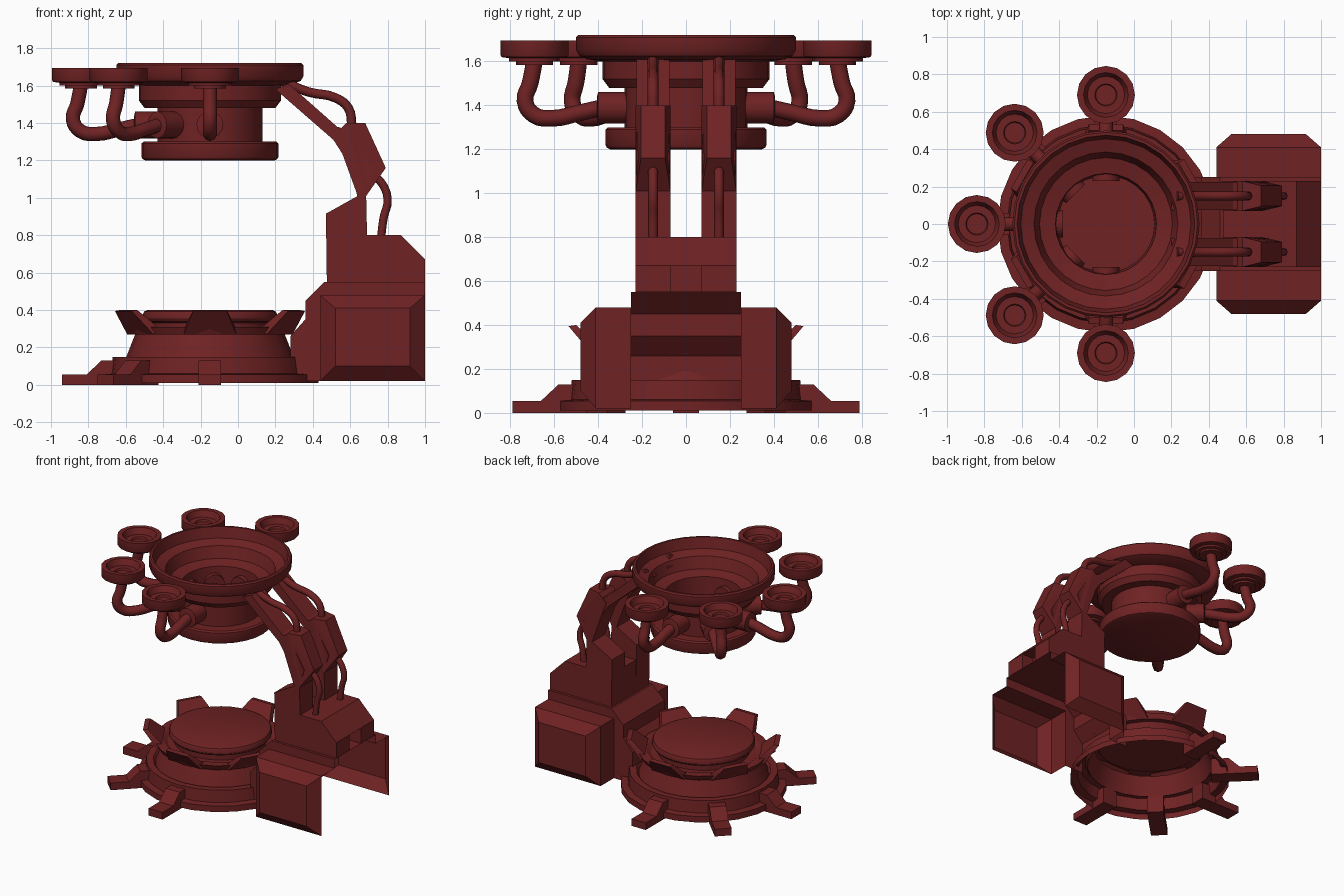
import bpy, bmesh, math
from mathutils import Matrix, Vector

if "Cube" in bpy.data.objects:
    bpy.data.objects.remove(bpy.data.objects["Cube"])

RED = (0.16, 0.016, 0.017, 1)
mat = bpy.data.materials.new("dark red")
mat.use_nodes = True
mat.diffuse_color = RED
mat.node_tree.nodes["Principled BSDF"].inputs["Base Color"].default_value = RED

CX = -0.15  # axis of the round parts
AXIS = Matrix.Translation((CX, 0, 0))


def finish(name, bm, matrix=None, smooth=0, mirror=False):
    bmesh.ops.recalc_face_normals(bm, faces=bm.faces)
    mesh = bpy.data.meshes.new(name)
    bm.to_mesh(mesh)
    bm.free()
    mesh.materials.append(mat)
    if smooth:
        for p in mesh.polygons:
            p.use_smooth = True
        mesh.set_sharp_from_angle(angle=math.radians(smooth))
    ob = bpy.data.objects.new(name, mesh)
    bpy.context.scene.collection.objects.link(ob)
    if matrix:
        mesh.transform(matrix)
    if mirror:
        m = ob.modifiers.new("mirror", 'MIRROR')
        m.use_axis = (False, True, False)


def revolve(name, profile, segments=24, matrix=AXIS, smooth=32):
    """Turn an (r, z) profile round the z axis."""
    bm = bmesh.new()
    verts = [bm.verts.new((r, 0, z)) for r, z in profile]
    edges = [bm.edges.new(e) for e in zip(verts, verts[1:])]
    bmesh.ops.spin(bm, geom=verts + edges, cent=(0, 0, 0), axis=(0, 0, 1),
                   angle=math.tau, steps=segments, use_duplicate=False)
    bmesh.ops.remove_doubles(bm, verts=bm.verts, dist=0.0005)
    finish(name, bm, matrix, smooth)


def slab(name, outline, y0, y1, matrix=None, mirror=False):
    """Extrude an (x, z) outline from y0 to y1."""
    bm = bmesh.new()
    face = bm.faces.new([bm.verts.new((x, y0, z)) for x, z in outline])
    new = bmesh.ops.extrude_face_region(bm, geom=[face])["geom"]
    moved = [v for v in new if isinstance(v, bmesh.types.BMVert)]
    bmesh.ops.translate(bm, verts=moved, vec=(0, y1 - y0, 0))
    finish(name, bm, matrix, mirror=mirror)


def hull(name, points, matrix=None, mirror=False):
    """Convex solid round the points."""
    bm = bmesh.new()
    for p in points:
        bm.verts.new(p)
    bmesh.ops.convex_hull(bm, input=bm.verts)
    bmesh.ops.dissolve_limit(bm, angle_limit=0.02, verts=bm.verts, edges=bm.edges)
    finish(name, bm, matrix, mirror=mirror)


def tube(name, points, radius, matrix=Matrix()):
    """Smooth round tube through the points."""
    cu = bpy.data.curves.new(name, 'CURVE')
    cu.dimensions = '3D'
    cu.bevel_depth = radius
    cu.bevel_resolution = 2
    cu.resolution_u = 4
    cu.use_fill_caps = True
    sp = cu.splines.new('BEZIER')
    sp.bezier_points.add(len(points) - 1)
    for bp, p in zip(sp.bezier_points, points):
        bp.co = matrix @ Vector(p)
        bp.handle_left_type = bp.handle_right_type = 'AUTO'
    cu.materials.append(mat)
    ob = bpy.data.objects.new(name, cu)
    bpy.context.scene.collection.objects.link(ob)


def around(degrees):
    return AXIS @ Matrix.Rotation(math.radians(degrees), 4, 'Z')


# Base: stepped shell, open below, with a raised platform
revolve("base_ring", [(0.58, 0.01), (0.58, 0.055), (0.53, 0.06), (0.52, 0.15), (0.47, 0.15),
                      (0.455, 0.13), (0.40, 0.27), (0.44, 0.27), (0.46, 0.31), (0.40, 0.31),
                      (0.37, 0.29), (0.30, 0.29)])
revolve("platform", [(0, 0.29), (0.32, 0.29), (0.32, 0.33), (0.35, 0.34), (0.36, 0.355),
                     (0.36, 0.375), (0.352, 0.392), (0.335, 0.40), (0, 0.40)], 32)

# Six flared teeth round the base
tooth = [(0.43, 0.27, 0.14), (0.39, 0.30, 0.14), (0.50, 0.40, 0.09), (0.535, 0.395, 0.09)]
for a in range(30, 360, 60):
    hull("base_tooth", [(r, s * w, z) for r, z, w in tooth for s in (-1, 1)], around(a))

# Bowl head
revolve("bowl", [(0, 1.20), (0.345, 1.20), (0.36, 1.207), (0.367, 1.22), (0.367, 1.29),
                 (0.355, 1.30), (0.28, 1.30), (0.28, 1.48), (0.35, 1.48), (0.38, 1.52),
                 (0.38, 1.60), (0.45, 1.61), (0.485, 1.625), (0.50, 1.65), (0.50, 1.71),
                 (0.49, 1.72), (0.475, 1.72), (0.455, 1.64), (0.385, 1.615), (0.355, 1.53),
                 (0.27, 1.51), (0.26, 1.33), (0, 1.33)], 28)

# Five legs, and five pods on curved pipes
for a in range(90, 271, 45):
    slab("base_leg", [(0.45, 0), (0.79, 0), (0.79, 0.055), (0.66, 0.055),
                      (0.58, 0.13), (0.45, 0.13)], -0.06, 0.06, around(a))
    along = around(a) @ Matrix.Translation((0, 0, 1.39)) @ Matrix.Rotation(math.pi / 2, 4, 'Y')
    revolve("pipe_socket", [(0, 0.23), (0.072, 0.23), (0.072, 0.40), (0.05, 0.405), (0, 0.405)],
            16, along)
    tube("pod_pipe", [(0.38, 0, 1.39), (0.49, 0, 1.365), (0.60, 0, 1.342), (0.69, 0, 1.355),
                      (0.733, 0, 1.42), (0.71, 0, 1.50), (0.69, 0, 1.60)], 0.038, around(a))
    revolve("pod", [(0, 1.585), (0.085, 1.585), (0.085, 1.60), (0.115, 1.60), (0.115, 1.615),
                    (0.15, 1.62), (0.155, 1.63), (0.155, 1.695), (0.12, 1.695), (0.10, 1.65),
                    (0.06, 1.65), (0.055, 1.635), (0, 1.635)],
            16, around(a) @ Matrix.Translation((0.69, 0, 0)))

# Side housing: shell open below and behind, with a tapered outer face
bm = bmesh.new()


def rectangle(x0, x1, z0, z1, y):
    return [bm.verts.new((x, y, z)) for x, z in ((x0, z0), (x1, z0), (x1, z1), (x0, z1))]


inner = rectangle(0.44, 1, 0.02, 0.48, 0.25)
edge = rectangle(0.44, 1, 0.02, 0.48, 0.41)
outer = rectangle(0.52, 0.92, 0.10, 0.41, 0.48)
bm.faces.new(outer)
for i in range(4):
    j = (i + 1) % 4
    bm.faces.new((edge[i], edge[j], outer[j], outer[i]))
    if i > 1:  # roof and front wall only
        bm.faces.new((inner[i], inner[j], edge[j], edge[i]))
finish("side_housing", bm, mirror=True)

# Centre housing: folded strip and cheeks
bm = bmesh.new()
strip = [(1, 0.55), (0.46, 0.55), (0.36, 0.45), (0.36, 0.35), (0.28, 0.26), (0.28, 0.15)]
cheek = strip + [(0.28, 0.02), (0.44, 0.02), (0.44, 0.48), (1, 0.48)]
sides = [[bm.verts.new((x, y, z)) for x, z in cheek] for y in (-0.25, 0.25)]
for s in sides:
    bm.faces.new(s)
for i in range(len(strip) - 1):
    bm.faces.new((sides[0][i], sides[0][i + 1], sides[1][i + 1], sides[1][i]))
finish("centre_housing", bm)

# Column: two tall uprights joined by a core with a notch behind
slab("column_upright", [(0.475, 0.55), (1, 0.55), (1, 0.67), (0.87, 0.80), (0.69, 0.80),
                        (0.685, 1.02), (0.64, 1.01), (0.47, 0.915)], 0.07, 0.23, mirror=True)
slab("column_core", [(0.475, 0.55), (0.90, 0.55), (0.90, 0.67), (1, 0.67), (0.87, 0.80),
                     (0.475, 0.80)], -0.07, 0.07)

# Arms reaching up to the bowl
slab("arm_strut", [(0.64, 1.0), (0.68, 1.02), (0.72, 1.15), (0.60, 1.36), (0.53, 1.38),
                   (0.27, 1.61), (0.20, 1.58), (0.51, 1.31), (0.60, 1.17)],
     0.075, 0.225, mirror=True)

# Elbow block, narrower at its back edge
elbow = [(0.685, 1.01, 0.08), (0.64, 1.01, 0.08), (0.60, 1.18, 0.08), (0.52, 1.34, 0.08),
         (0.58, 1.40, 0.08), (0.68, 1.40, 0.055), (0.79, 1.16, 0.055)]
hull("arm_elbow", [(x, 0.15 + s * w, z) for x, z, w in elbow for s in (-1, 1)], mirror=True)

# Hoses along the arms
for y in (-0.15, 0.15):
    tube("upper_hose", [(0.23, y, 1.625), (0.38, y, 1.565), (0.52, y, 1.535), (0.59, y, 1.48),
                        (0.61, y, 1.38)], 0.025)
    tube("lower_hose", [(0.72, y, 1.13), (0.78, y, 1.06), (0.80, y, 0.98), (0.78, y, 0.90),
                        (0.765, y, 0.79)], 0.022)
